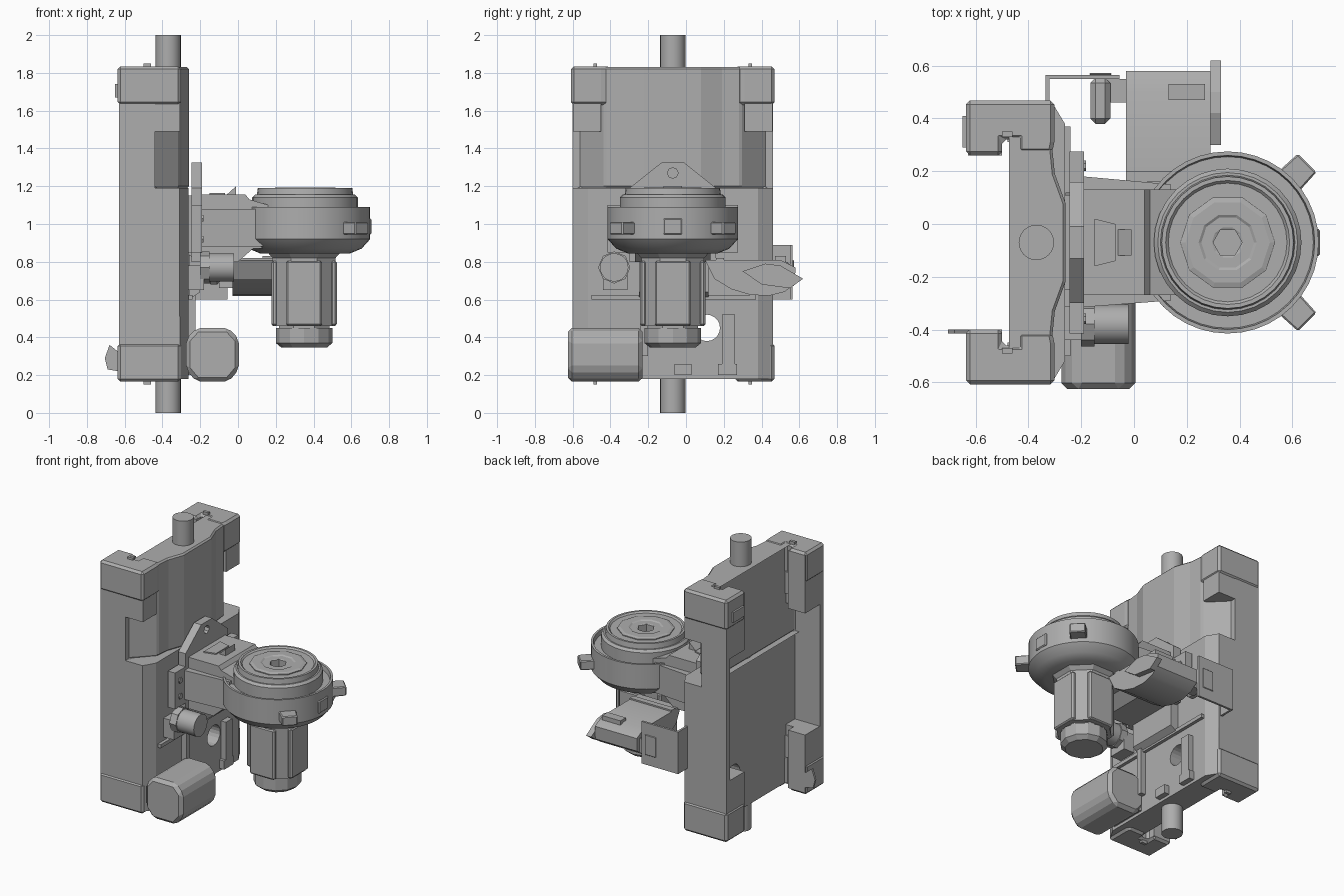
import bpy, bmesh, math
from mathutils import Vector, Matrix

if "Cube" in bpy.data.objects:
    bpy.data.objects.remove(bpy.data.objects["Cube"])

C = -0.07  # symmetry line of the housing in y
grey = bpy.data.materials.new("mid_grey")
grey.diffuse_color = (0.42, 0.42, 0.42, 1)
grey.use_nodes = True
grey.node_tree.nodes["Principled BSDF"].inputs["Base Color"].default_value = grey.diffuse_color


def finish(name, bm, bevel=0.0):
    bmesh.ops.recalc_face_normals(bm, faces=bm.faces)
    me = bpy.data.meshes.new(name)
    bm.to_mesh(me)
    bm.free()
    me.materials.append(grey)
    ob = bpy.data.objects.new(name, me)
    bpy.context.collection.objects.link(ob)
    if bevel:
        m = ob.modifiers.new("bevel", 'BEVEL')
        m.width, m.segments, m.limit_method = bevel, 1, 'ANGLE'
    return ob


def prism(name, pts, axis, lo, hi, bevel=0.0):
    """Extrude a 2D outline along x (y,z), y (x,z) or z (x,y)."""
    place = {'x': lambda a, b, h: (h, a, b), 'y': lambda a, b, h: (a, h, b),
             'z': lambda a, b, h: (a, b, h)}[axis]
    bm = bmesh.new()
    r0 = [bm.verts.new(place(a, b, lo)) for a, b in pts]
    r1 = [bm.verts.new(place(a, b, hi)) for a, b in pts]
    n = len(pts)
    bm.faces.new(r0)
    bm.faces.new(r1)
    for i in range(n):
        j = (i + 1) % n
        bm.faces.new((r0[i], r0[j], r1[j], r1[i]))
    return finish(name, bm, bevel)


def box(name, x, y, z, bevel=0.0):
    return prism(name, [(x[0], y[0]), (x[1], y[0]), (x[1], y[1]), (x[0], y[1])], 'z', *z, bevel)


def lathe(name, prof, cx, cy, n, turn=0.0):
    """Stack rings of (radius, z) into a closed turned solid."""
    bm = bmesh.new()
    rings = [[bm.verts.new((cx + r * math.cos(turn + math.tau * i / n),
                            cy + r * math.sin(turn + math.tau * i / n), z))
              for i in range(n)] for r, z in prof]
    for a, b in zip(rings, rings[1:]):
        for i in range(n):
            j = (i + 1) % n
            bm.faces.new((a[i], a[j], b[j], b[i]))
    bm.faces.new(rings[0])
    bm.faces.new(rings[-1])
    return finish(name, bm)


def circle(a, b, r, n, turn=0.0):
    return [(a + r * math.cos(turn + math.tau * i / n), b + r * math.sin(turn + math.tau * i / n))
            for i in range(n)]


def cut(target, cutter):
    m = target.modifiers.new("cut", 'BOOLEAN')
    m.operation, m.object, m.solver = 'DIFFERENCE', cutter, 'EXACT'
    cutter.hide_render = cutter.hide_viewport = True
    cutter.display_type = 'WIRE'


def smooth(ob, angle=30):
    bpy.ops.object.select_all(action='DESELECT')
    bpy.context.view_layer.objects.active = ob
    ob.select_set(True)
    bpy.ops.object.shade_smooth_by_angle(angle=math.radians(angle))


def sided(half):
    """Mirror an outline of (x, distance from symmetry line) into a full one."""
    return [(x, C + u) for x, u in half] + [(x, C - u) for x, u in reversed(half)]


# Housing: lower slab, and upper slab with swept-back shoulders
lower = prism("lower_housing", sided([(-.44, .53), (-.31, .53), (-.262, .45)]), 'z', .18, 1.19)
cut(lower, prism("port_cutter", circle(.11, .45, .07, 20), 'x', -.8, .2))
upper = prism("upper_housing", sided([(-.44, .49), (-.48, .53), (-.31, .36), (-.30, .26), (-.26, .15)]),
              'z', 1.19, 1.83, .01)

# Side walls and corner blocks, repeated on both sides and both ends
for s, side in ((1, "left"), (-1, "right")):
    def yy(a, b):
        return sorted((C + s * a, C + s * b))
    box(side + "_wall", (-.63, -.44), yy(.49, .53), (.2, 1.8))
    for top, end in ((1, "top"), (0, "bottom")):
        def zz(a, b):
            return (2 - b, 2 - a) if not top else (a, b)
        tag = side + "_" + end
        box(tag + "_back_block", (-.63, -.5), yy(.33, .53), zz(1.42, 1.82))
        box(tag + "_inner_block", (-.5, -.44), yy(.39, .53), zz(1.42, 1.82))
        box(tag + "_front_block", (-.48, -.308), yy(.38, .528), zz(1.49, 1.64))
        prism(tag + "_cap", [(x, C + s * u) for x, u in
              [(-.637, .33), (-.5, .33), (-.5, .39), (-.44, .39), (-.44, .34),
               (-.31, .34), (-.302, .38), (-.302, .538), (-.637, .538)]],
              'z', *zz(1.63, 1.835), .015)
        box(tag + "_bolt", (-.5, -.46), yy(.40, .42), zz(1.83, 1.85))

smooth(lathe("mast", [(.067, 0), (.067, 2)], -.37, C, 24))
box("back_label_plate", (-.65, -.63), (.29, .41), (1.67, 1.74))
prism("back_latch", [(-.63, .22), (-.69, .23), (-.705, .29), (-.68, .36), (-.63, .32)], 'y', -.415, -.40)

# Details on the lower front
prism("lower_front_panel", [(-.26, .6), (-.20, .64), (-.20, .8), (-.26, .84)], 'y', -.25, .12)
for y0, y1, z0, z1 in ((.19, .26, .25, .52), (-.06, .03, .20, .26), (.17, .27, .20, .26), (-.24, -.20, .3, .72)):
    box("front_rib", (-.27, -.225), (y0, y1), (z0, z1))
box("front_ledge", (-.27, -.24), (-.50, .37), (.60, .625))

# Mounting plate with its eyelet and ears
plate = prism("mount_plate", [(-.30, .8), (.16, .8), (.16, 1.19), (-.01, 1.325), (-.13, 1.325), (-.30, 1.19)],
              'x', -.245, -.19)
cut(plate, prism("eyelet_cutter", circle(C, 1.27, .028, 8), 'x', -.4, 0))
for s in (1, -1):
    y = sorted((C + s * .2, C + s * .345))
    ear = box("plate_ear", (-.245, -.19), y, (.85, 1.1))
    for z in (.92, 1.03):
        prism("ear_bolt", circle(C + s * .29, z, .02, 6), 'x', -.19, -.182)
box("plate_spacer", (-.28, -.24), (-.25, .11), (.85, 1.15))

# Arm: core, tapered cheeks and a raised top inset
prism("arm_core", [(-.19, .80), (0, .80), (.08, .87), (.3, .87), (.3, 1.06), (.06, 1.13), (.04, 1.155), (-.19, 1.155)],
      'y', -.27, .13)
prism("arm_cheeks", [(-.24, .18), (-.19, .18), (.14, .15), (.14, -.29), (-.19, -.315), (-.24, -.315)],
      'z', .88, 1.08)
prism("arm_top_inset", [(-.15, .02), (-.07, .0), (-.07, -.14), (-.15, -.16)], 'z', 1.15, 1.163)
prism("arm_top_wedge", [(-.06, 1.155), (-.01, 1.2), (-.01, 1.155)], 'y', -.12, -.02)

# Round head: outer ring, stepped top and hex socket
hx = .355
smooth(lathe("head_ring", [(.24, .845), (.30, .87), (.345, .92), (.345, 1.09), (.33, 1.09), (.325, 1.06),
                           (.2, 1.06)], hx, C, 40))
smooth(lathe("head_cover", [(.28, 1.03), (.28, 1.14), (.265, 1.155), (.255, 1.155), (.25, 1.19), (.235, 1.19),
                            (.225, 1.18), (.1, 1.18)], hx, C, 32))
hub = lathe("head_hub", [(.18, 1.15), (.18, 1.186), (.16, 1.192), (.11, 1.192), (.10, 1.186), (.06, 1.186),
                         (.05, 1.182)], hx, C, 10)
socket = lathe("socket_cutter", [(.055, 1.13), (.055, 1.3)], hx, C, 6)
for ob in (hub, bpy.data.objects["head_cover"]):
    cut(ob, socket)

# Three lugs around the ring
for deg in (0, 45, -45):
    a = math.radians(deg)
    r0, r1 = (.32, .345 if deg == 0 else .42)
    w = .055
    lug = prism("head_lug", [(r0, -w), (r1 + .006, -w * .9), (r1 + .006, w * .9), (r0, w)], 'z', .945,
                1.03 if deg == 0 else 1.01, .006)
    lug.matrix_world = Matrix.Translation((hx, C, 0)) @ Matrix.Rotation(a, 4, 'Z')

# Motor below the head: faceted can, four raised faces, tapered end
lathe("motor_can", [(.10, .35), (.145, .37), (.145, .46), (.18, .46), (.18, .82), (.22, .86)],
      .35, C, 8, math.pi / 8)
for i in range(4):
    rib = box("motor_rib", (.14, .173), (-.095, .095), (.46, .805), .01)
    rib.matrix_world = Matrix.Translation((.35, C, 0)) @ Matrix.Rotation(i * math.pi / 2, 4, 'Z')
lathe("motor_foot", [(.12, .345), (.15, .37), (.15, .45)], .35, C, 12)

# Chamfered pod at the foot of the housing
pod = [(-.275, .23), (-.275, .39), (-.22, .45), (-.05, .45), (.005, .39), (.005, .23), (-.05, .165), (-.22, .165)]
prism("foot_pod", pod, 'y', -.625, -.23, .022)
box("foot_pod_bracket", (-.32, -.2), (-.50, -.24), (.2, .38))

# Side knob on its bracket
smooth(prism("side_knob", circle(-.38, .77, .075, 20), 'x', -.18, -.02))
prism("knob_collar", circle(-.38, .77, .085, 8), 'x', -.2, -.15)
box("knob_bracket", (-.27, -.18), (-.44, -.31), (.65, .78))

# Curved scoop hanging beside the arm
scoop = [(.10, .81), (.50, .81), (.58, .77), (.575, .68), (.52, .64), (.44, .62), (.34, .625), (.24, .655), (.15, .71)]
smooth(prism("side_scoop", scoop, 'x', -.03, .29))
prism("scoop_tip", [(.30, .75), (.42, .79), (.50, .78), (.62, .71), (.55, .66), (.40, .68)], 'x', .29, .33)
box("scoop_rim", (-.03, .29), (.16, .20), (.80, .82))
box("scoop_block", (.13, .27), (.47, .53), (.80, .83))

# Folded side plate with a framed window
box("side_plate", (-.33, -.055), (.55, .565), (.60, .89))
box("side_plate_return", (-.335, -.32), (.44, .565), (.60, .89))
box("window_frame", (-.17, -.085), (.565, .572), (.67, .81), .006)
box("window_body", (-.165, -.09), (.38, .555), (.68, .80), .02)
box("plate_link", (-.10, -.02), (.46, .55), (.66, .76))
